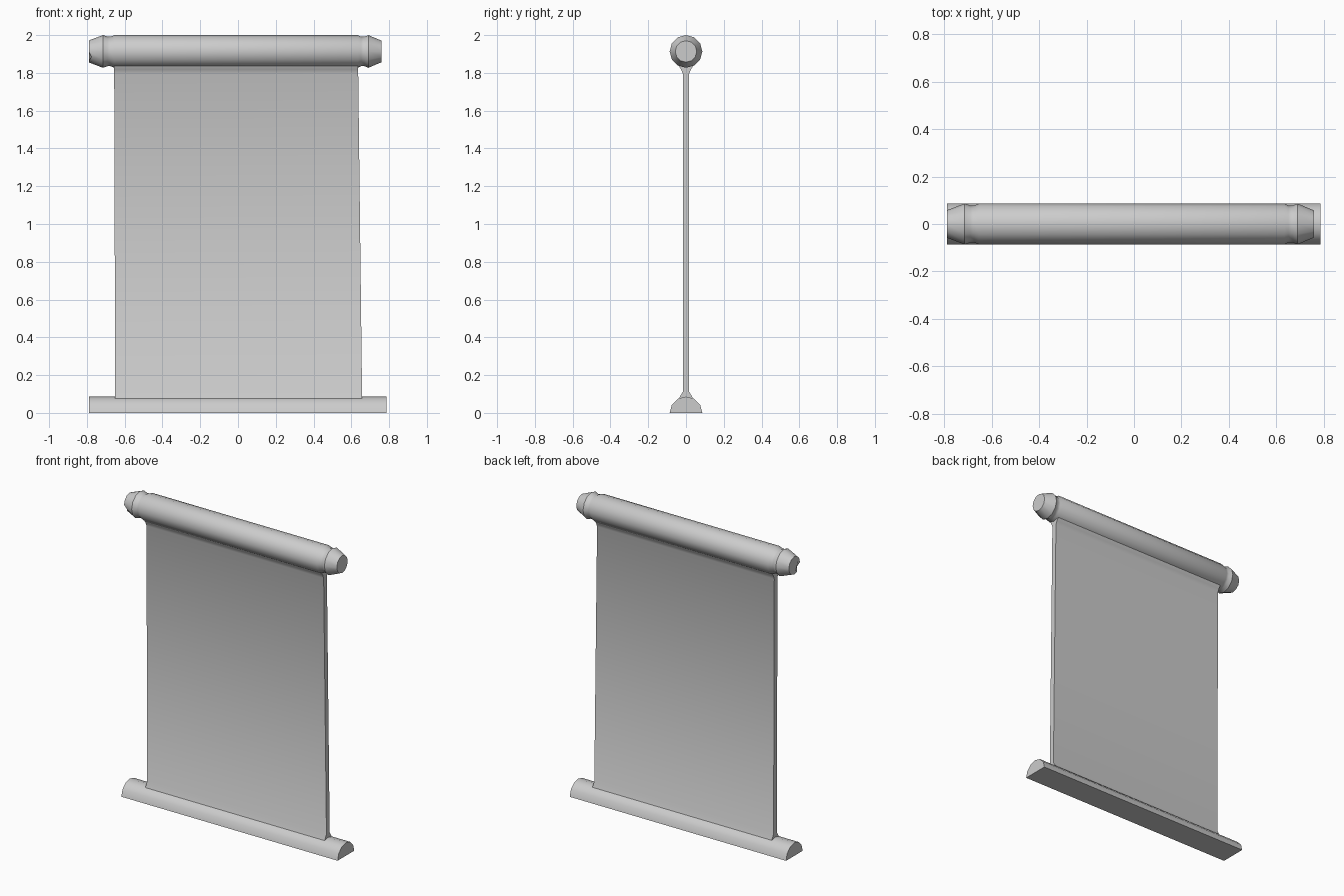
import bpy, bmesh, math
from mathutils import Vector

if "Cube" in bpy.data.objects:
    bpy.data.objects.remove(bpy.data.objects["Cube"])

R = 0.0865
SIDES = 12


def finish(name, bm, angle=35):
    bmesh.ops.recalc_face_normals(bm, faces=bm.faces[:])
    me = bpy.data.meshes.new(name)
    bm.to_mesh(me)
    bm.free()
    ob = bpy.data.objects.new(name, me)
    bpy.context.collection.objects.link(ob)
    bpy.ops.object.select_all(action='DESELECT')
    ob.select_set(True)
    bpy.context.view_layer.objects.active = ob
    bpy.ops.object.shade_smooth_by_angle(angle=math.radians(angle))
    return ob


def loft(rings):
    """Join equal-length closed rings of points and cap both ends."""
    bm = bmesh.new()
    loops = [[bm.verts.new(p) for p in ring] for ring in rings]
    for a, b in zip(loops, loops[1:]):
        n = len(a)
        for i in range(n):
            j = (i + 1) % n
            bm.faces.new((a[i], a[j], b[j], b[i]))
    bm.faces.new(loops[0])
    bm.faces.new(loops[-1])
    return bm


def arc(x, r, z, count, step):
    return [Vector((x, r * math.cos(i * step), z + r * math.sin(i * step)))
            for i in range(count)]


# top roller with necks and tapered end knobs
profile = [(-0.79, 0.058), (-0.715, R), (-0.69, 0.078), (-0.675, 0.078), (-0.655, R),
           (0.635, R), (0.652, 0.078), (0.67, 0.078), (0.69, R), (0.76, 0.057)]
rings = [arc(x, r, 2 - R, SIDES, math.tau / SIDES) for x, r in profile]
rings[0][5 + 2].x += 0.015      # small chip in the left rim
finish("top_roller", loft(rings))

# bottom bar: half-round with a flat base
finish("bottom_bar", loft([arc(x, R, 0, 7, math.pi / 6) for x in (-0.79, 0.787)]))

# hanging sheet, flaring where it meets the roller and the bar
half = [(0.036, 0.06), (0.034, 0.083), (0.017, 0.112),
        (0.017, 1.795), (0.026, 1.818), (0.046, 1.848), (0.046, 1.88)]
outline = half + [(-y, z) for y, z in reversed(half)]
left = [Vector((-0.65 - 0.003 * z, y, z)) for y, z in outline]
right = [Vector((0.658 - 0.012 * z, y, z)) for y, z in outline]
finish("hanging_sheet", loft([left, right]), 45)
